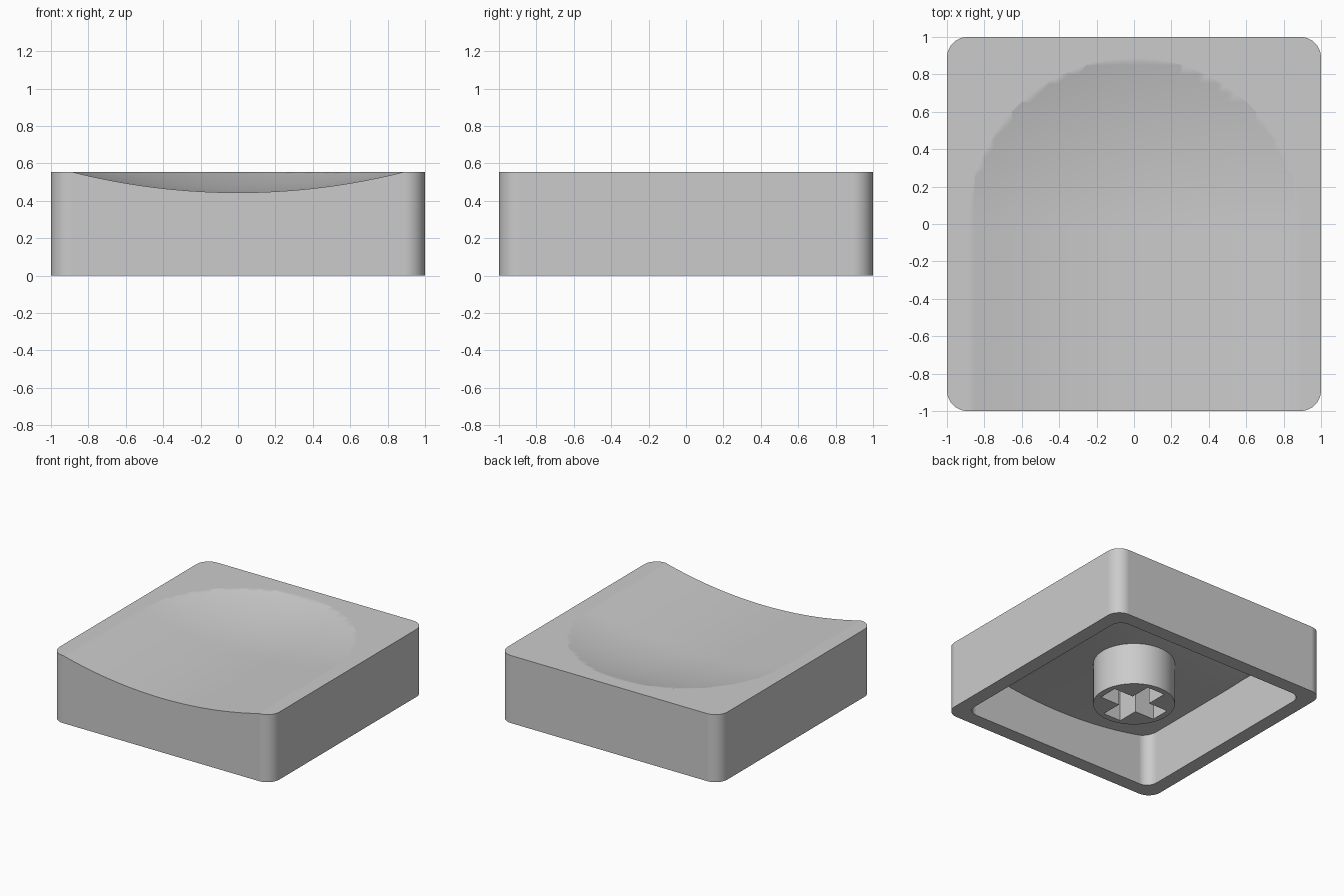
import bpy, bmesh, math
from mathutils import Matrix, Vector

if "Cube" in bpy.data.objects:
    bpy.data.objects.remove(bpy.data.objects["Cube"], do_unlink=True)

# Single plastic material
plastic = bpy.data.materials.new("grey_plastic")
plastic.use_nodes = True
GREY = (0.6, 0.6, 0.6, 1)
plastic.diffuse_color = GREY
plastic.node_tree.nodes["Principled BSDF"].inputs["Base Color"].default_value = GREY

HEIGHT, DEPTH, WALL, ROUND = 0.555, 0.111, 0.115, 0.11
HALF = 0.89                                     # half width of the dish
RADIUS = (HALF ** 2 + DEPTH ** 2) / (2 * DEPTH)  # dish curvature
CENTRE_Z = HEIGHT - DEPTH + RADIUS


def finish(bm, name):
    bmesh.ops.recalc_face_normals(bm, faces=bm.faces)
    mesh = bpy.data.meshes.new(name)
    bm.to_mesh(mesh)
    bm.free()
    mesh.materials.append(plastic)
    obj = bpy.data.objects.new(name, mesh)
    bpy.context.collection.objects.link(obj)
    return obj


def box(name, half_x, half_y, z0, z1, radius=0, round_top=False):
    """Box with rounded upright edges and, if asked, a rounded top rim."""
    bm = bmesh.new()
    bmesh.ops.create_cube(bm, size=2)
    for v in bm.verts:
        v.co = Vector((v.co.x * half_x, v.co.y * half_y, z1 if v.co.z > 0 else z0))
    if radius:
        def chosen(e):
            a, b = (v.co.z for v in e.verts)
            return a != b or (round_top and a == z1)
        bmesh.ops.bevel(bm, geom=[e for e in bm.edges if chosen(e)], offset=radius,
                        segments=8, profile=0.5, affect='EDGES')
    return finish(bm, name)


def dish_block(name, radius):
    """Block whose underside is a cylinder at the front and a sphere at the back."""
    bm = bmesh.new()
    bmesh.ops.create_grid(bm, x_segments=48, y_segments=48, size=1.2)
    for v in bm.verts:
        back = max(v.co.y, 0)
        v.co.z = CENTRE_Z - math.sqrt(radius ** 2 - v.co.x ** 2 - back ** 2)
    top = bmesh.ops.extrude_face_region(bm, geom=bm.faces[:])["geom"]
    for v in top:
        if isinstance(v, bmesh.types.BMVert):
            v.co.z = 1.5
    return finish(bm, name)


def cut(target, cutter):
    mod = target.modifiers.new("cut", 'BOOLEAN')
    mod.operation, mod.solver, mod.object = 'DIFFERENCE', 'EXACT', cutter
    bpy.context.view_layer.objects.active = target
    bpy.ops.object.modifier_apply(modifier=mod.name)
    bpy.data.objects.remove(cutter, do_unlink=True)


# Hollow cap with a scooped top; the ceiling follows the scoop
cap = box("cap_shell", 1, 1, 0, HEIGHT, ROUND, round_top=True)
cavity = box("cavity", 1 - WALL, 1 - WALL, -0.3, HEIGHT - DEPTH, 0.09)
cut(cavity, dish_block("ceiling_cutter", RADIUS + DEPTH))
cut(cap, cavity)
cut(cap, dish_block("dish_cutter", RADIUS))

# Round mounting stem with a cross-shaped socket
bm = bmesh.new()
bmesh.ops.create_cone(bm, cap_ends=True, segments=64, radius1=0.305, radius2=0.305,
                      depth=0.39, matrix=Matrix.Translation((0, 0, 0.195)))
stem = finish(bm, "mounting_stem")
LONG, THIN = 0.255, 0.08
for half_x, half_y in ((LONG, THIN), (THIN, LONG)):
    cut(stem, box("socket_cutter", half_x, half_y, -0.2, 0.33))

# Smooth shading with crisp edges
for obj in (cap, stem):
    bpy.ops.object.select_all(action='DESELECT')
    obj.select_set(True)
    bpy.context.view_layer.objects.active = obj
    bpy.ops.object.shade_smooth_by_angle(angle=math.radians(25))
    mod = obj.modifiers.new("even_shading", 'WEIGHTED_NORMAL')
    mod.keep_sharp = True
